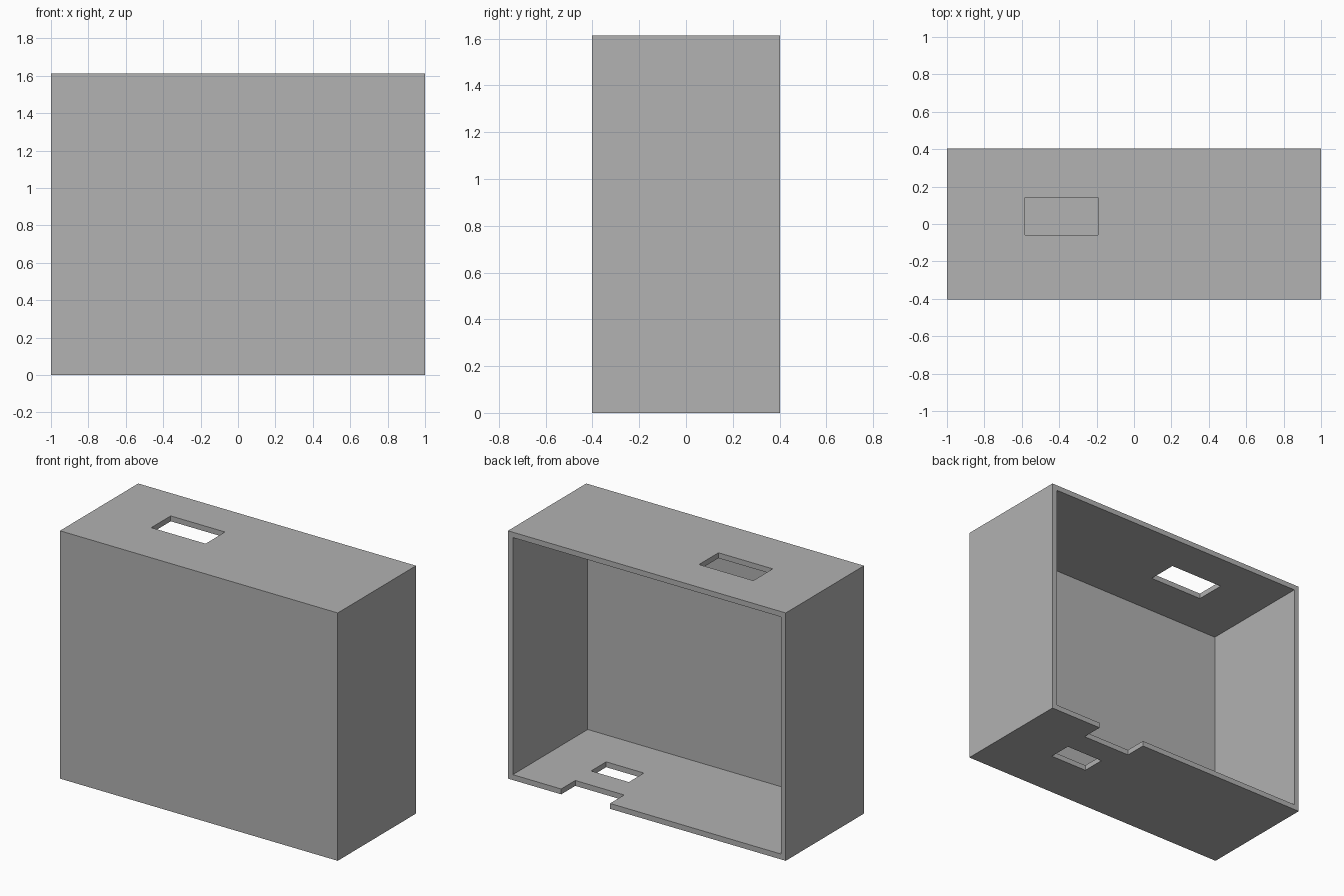
import bpy
import bmesh
from mathutils import Matrix, Vector

default = bpy.data.objects.get("Cube")
if default:
    bpy.data.objects.remove(default, do_unlink=True)

WIDTH, DEPTH, HEIGHT, WALL = 2.0, 0.805, 1.613, 0.035
BACK = DEPTH / 2
OVER = 0.1  # how far cutters reach past a surface

grey = bpy.data.materials.new("plain grey")
grey.use_nodes = True
colour = (0.445, 0.445, 0.445, 1)
grey.diffuse_color = colour
grey.node_tree.nodes["Principled BSDF"].inputs["Base Color"].default_value = colour


def box(name, x, y, z):
    """Box spanning the given (low, high) ranges."""
    low, high = (Vector(corner) for corner in zip(x, y, z))
    mesh = bpy.data.meshes.new(name)
    bm = bmesh.new()
    placement = Matrix.Translation((low + high) / 2) @ Matrix.Diagonal((*(high - low), 1))
    bmesh.ops.create_cube(bm, size=1, matrix=placement)
    bm.to_mesh(mesh)
    bm.free()
    mesh.materials.append(grey)
    obj = bpy.data.objects.new(name, mesh)
    bpy.context.collection.objects.link(obj)
    return obj


def cut(target, cutter):
    """Subtract the cutter from the target and discard it."""
    cutter.hide_render = True
    modifier = target.modifiers.new(cutter.name, "BOOLEAN")
    modifier.operation = "DIFFERENCE"
    modifier.solver = "EXACT"
    modifier.object = cutter
    bpy.context.view_layer.objects.active = target
    bpy.ops.object.modifier_apply(modifier=modifier.name)
    bpy.data.objects.remove(cutter, do_unlink=True)


# Outer case, hollow and open at the back
case = box("case", (-WIDTH / 2, WIDTH / 2), (-BACK, BACK), (0, HEIGHT))
inner = WIDTH / 2 - WALL
cut(case, box("cavity", (-inner, inner), (WALL - BACK, BACK + OVER), (WALL, HEIGHT - WALL)))

# Slot in the top panel
cut(case, box("top_slot", (-0.584, -0.193), (-0.058, 0.142), (HEIGHT - OVER, HEIGHT + OVER)))

# Slot in the floor, and a notch in the floor's back edge
through_floor = (-OVER, OVER)
cut(case, box("floor_slot", (0.345, 0.617), (-0.06, 0.095), through_floor))
cut(case, box("floor_notch", (0.265, 0.617), (BACK - 0.145, BACK + OVER), through_floor))
